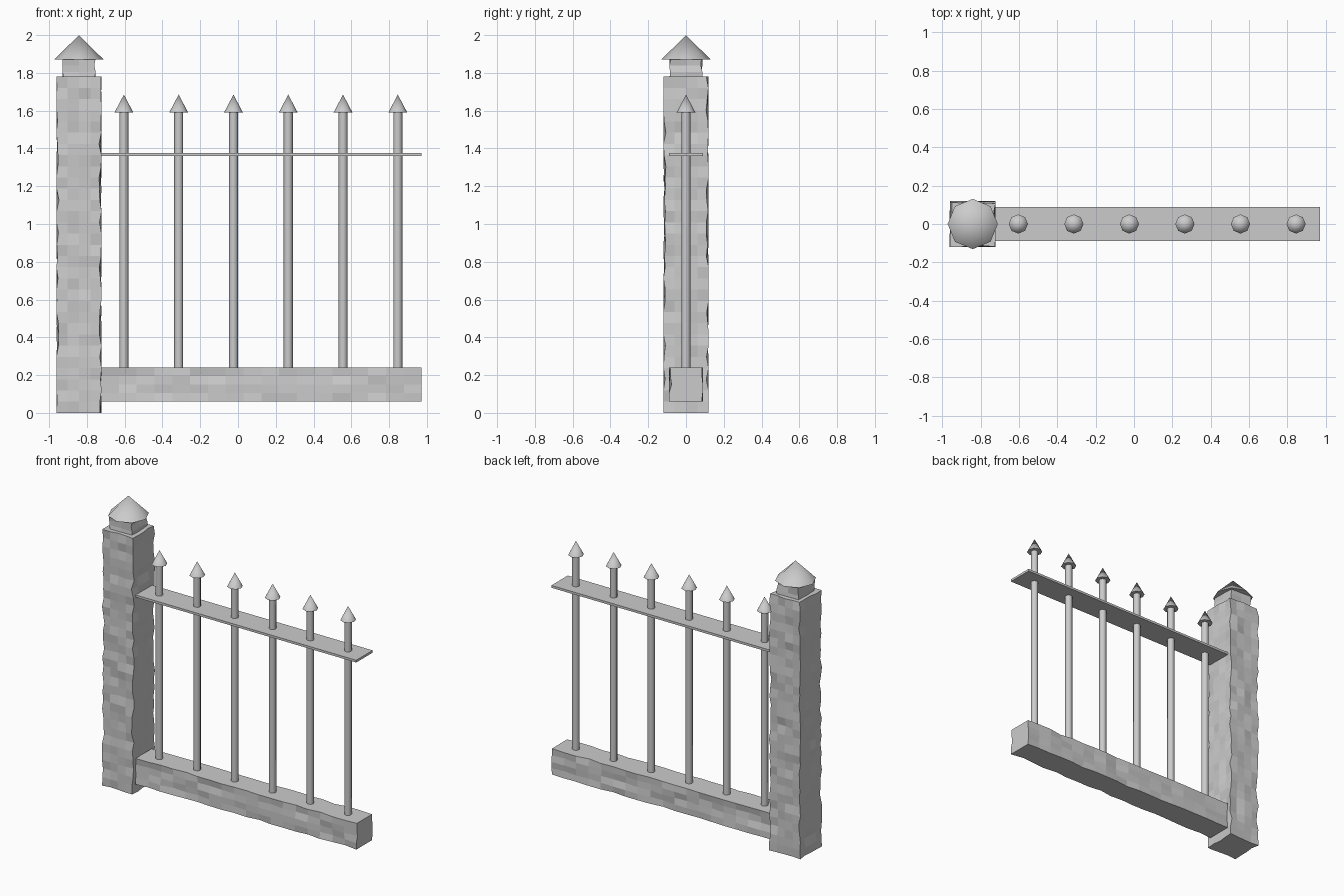
import bpy, bmesh, math, random
from mathutils import Vector

if "Cube" in bpy.data.objects:
    bpy.data.objects.remove(bpy.data.objects["Cube"])

random.seed(4)


def block(name, lo, hi, segs=(1, 1, 1), rough=(0, 0, 0)):
    """Gridded box whose side faces are randomly pushed inward like hewn stone."""
    lo, hi = Vector(lo), Vector(hi)
    mid, size = (lo + hi) / 2, hi - lo
    bm = bmesh.new()
    bmesh.ops.create_cube(bm, size=1)
    for v in bm.verts:
        v.co = mid + Vector(v.co[i] * size[i] for i in range(3))
    for axis in range(3):
        for k in range(1, segs[axis]):
            p, n = lo.copy(), Vector((0, 0, 0))
            p[axis] += size[axis] * k / segs[axis]
            n[axis] = 1
            bmesh.ops.bisect_plane(bm, geom=bm.verts[:] + bm.edges[:] + bm.faces[:],
                                   plane_co=p, plane_no=n)
    for v in bm.verts:
        for axis in range(3):
            d = v.co[axis] - mid[axis]
            if rough[axis] and abs(abs(d) - size[axis] / 2) < 1e-4:
                v.co[axis] -= math.copysign(rough[axis] * random.random() ** 2, d)
    bmesh.ops.recalc_face_normals(bm, faces=bm.faces)
    me = bpy.data.meshes.new(name)
    bm.to_mesh(me)
    bm.free()
    ob = bpy.data.objects.new(name, me)
    bpy.context.collection.objects.link(ob)
    return ob


def cone(name, x, z0, z1, r0, r1, sides=8):
    bpy.ops.mesh.primitive_cone_add(vertices=sides, radius1=r0, radius2=r1, depth=z1 - z0,
                                    location=(x, 0, (z0 + z1) / 2))
    ob = bpy.context.object
    ob.name = name
    bpy.ops.object.shade_smooth_by_angle(angle=math.radians(60))
    return ob


# Stone pillar with neck and pointed cap
PX = -0.842
block("pillar", (PX - 0.12, -0.12, 0), (PX + 0.12, 0.12, 1.78), (4, 4, 30), (0.014, 0.014, 0))
block("pillar_neck", (PX - 0.088, -0.088, 1.77), (PX + 0.088, 0.088, 1.875), (2, 2, 3), (0.01, 0.01, 0))
cone("pillar_cap", PX, 1.87, 2.0, 0.131, 0)

# Low stone base and flat top rail
block("base_wall", (-0.725, -0.09, 0.06), (0.972, 0.09, 0.24), (18, 1, 4), (0, 0.016, 0))
block("top_rail", (-0.725, -0.09, 1.36), (0.972, 0.09, 1.376))

# Railing bars with spear tips
for i in range(6):
    x = -0.604 + 0.29 * i
    cone(f"bar_{i + 1}", x, 0.22, 1.60, 0.024, 0.024)
    cone(f"spear_tip_{i + 1}", x, 1.59, 1.685, 0.05, 0)
